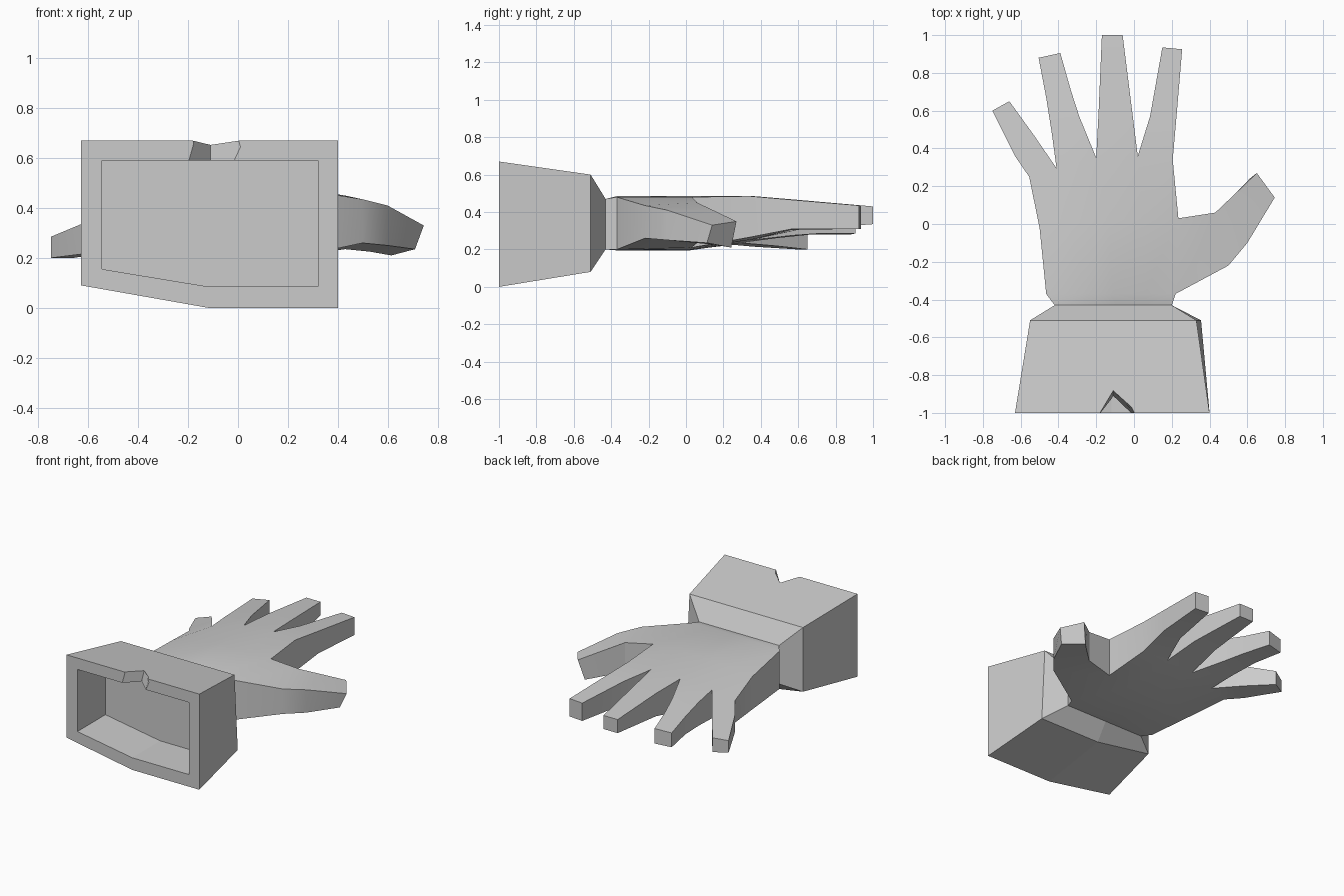
import bpy, bmesh
from collections import Counter

if "Cube" in bpy.data.objects:
    bpy.data.objects.remove(bpy.data.objects["Cube"])

grey = bpy.data.materials.new("plain_grey")
grey.diffuse_color = (0.6, 0.6, 0.6, 1)
grey.use_nodes = True
grey.node_tree.nodes["Principled BSDF"].inputs["Base Color"].default_value = grey.diffuse_color


def make_object(name, bm):
    bmesh.ops.recalc_face_normals(bm, faces=bm.faces[:])
    mesh = bpy.data.meshes.new(name)
    bm.to_mesh(mesh)
    bm.free()
    mesh.materials.append(grey)
    obj = bpy.data.objects.new(name, mesh)
    bpy.context.collection.objects.link(obj)
    return obj


def activate(obj):
    bpy.ops.object.select_all(action='DESELECT')
    obj.select_set(True)
    bpy.context.view_layer.objects.active = obj


def loft(name, loops):
    """Closed solid through matching loops of 3D points."""
    bm = bmesh.new()
    rings = [[bm.verts.new(p) for p in loop] for loop in loops]
    for a, b in zip(rings, rings[1:]):
        n = len(a)
        for i in range(n):
            j = (i + 1) % n
            bm.faces.new((a[i], a[j], b[j], b[i]))
    bm.faces.new(rings[0])
    bm.faces.new(rings[-1])
    return make_object(name, bm)


def section(y, pts):
    return [(x, y, z) for x, z in pts]


# Cuff: flared sleeve end narrowing to the wrist
cuff = loft("cuff", [
    section(-1.0, [(-.63, .09), (-.12, 0), (.40, 0), (.40, .67), (-.63, .67)]),
    section(-.51, [(-.55, .15), (-.12, .08), (.355, .08), (.33, .60), (-.55, .60)]),
    section(-.43, [(-.42, .20), (-.12, .20), (.20, .20), (.20, .47), (-.42, .47)]),
])

# Hollow opening in the front of the cuff
opening = [(-.545, .155), (-.12, .085), (.32, .085), (.32, .59), (-.545, .59)]
recess = loft("recess_cutter", [section(-1.1, opening), section(-.69, opening)])


# V notch through the upper rim
def notch_loop(z, tip):
    half = .09 * (tip + 1.1) / (tip + 1)
    return [(-.11 - half, -1.1, z), (-.11 + half, -1.1, z), (-.11, tip, z)]


notch = loft("notch_cutter", [notch_loop(.58, -.914), notch_loop(.75, -.84)])

for cutter in (recess, notch):
    activate(cuff)
    mod = cuff.modifiers.new("cut", 'BOOLEAN')
    mod.operation = 'DIFFERENCE'
    mod.solver = 'EXACT'
    mod.object = cutter
    bpy.ops.object.modifier_apply(modifier=mod.name)
    bpy.data.objects.remove(cutter)

# Hand: grids of points (x, y, top z, bottom z), sharing their border points
palm = [
    [(-.42, -.43, .47, .20), (-.25, -.43, .47, .20), (-.10, -.43, .47, .20),
     (.06, -.43, .47, .20), (.20, -.43, .47, .20)],
    [(-.465, -.37, .465, .20), (-.27, -.37, .48, .195), (-.11, -.37, .485, .195),
     (.06, -.37, .485, .195), (.22, -.37, .48, .20)],
    [(-.50, -.02, .43, .20), (-.33, 0, .465, .195), (-.14, .02, .485, .195),
     (.05, .03, .485, .20), (.235, .03, .48, .21)],
    [(-.555, .25, .38, .225), (-.41, .295, .435, .235), (-.20, .35, .475, .25),
     (.02, .36, .485, .255), (.205, .34, .485, .265)],
]
knuckles = palm[3]
little_finger = [
    knuckles[0:2],
    [(-.63, .36, .335, .215), (-.53, .47, .37, .22)],
    [(-.75, .60, .285, .20), (-.66, .65, .30, .20)],
]
ring_finger = [
    knuckles[1:3],
    [(-.435, .48, .425, .26), (-.29, .57, .44, .275)],
    [(-.465, .67, .405, .28), (-.335, .71, .415, .285)],
    [(-.505, .88, .38, .28), (-.39, .905, .39, .285)],
]
middle_finger = [
    knuckles[2:4],
    [(-.187, .60, .465, .305), (-.01, .60, .465, .305)],
    [(-.17, 1.0, .43, .335), (-.06, 1.0, .43, .335)],
]
index_finger = [
    knuckles[3:5],
    [(.085, .57, .465, .305), (.225, .57, .465, .31)],
    [(.15, .935, .435, .31), (.255, .925, .435, .31)],
]
thumb = [
    [palm[1][4], palm[2][4]],
    [(.50, -.22, .435, .26), (.43, .06, .45, .235)],
    [(.60, -.10, .41, .25), (.53, .155, .405, .225)],
    [(.745, .14, .33, .235), (.65, .27, .35, .21)],
]
undercut = {p: (-.035, -.028) for p in thumb[3]}   # slanted thumb tip

bm = bmesh.new()
verts, faces = {}, []


def pair(p):
    """Top and bottom vertex of one point."""
    if p not in verts:
        x, y, top, low = p
        dx, dy = undercut.get(p, (0, 0))
        verts[p] = (bm.verts.new((x, y, top)), bm.verts.new((x + dx, y + dy, low)))
    return verts[p]


for grid in (palm, little_finger, ring_finger, middle_finger, index_finger, thumb):
    for a, b in zip(grid, grid[1:]):
        for i in range(len(a) - 1):
            faces.append((a[i], a[i + 1], b[i + 1], b[i]))

edge_use = Counter()
for face in faces:
    bm.faces.new([pair(p)[0] for p in face])
    bm.faces.new([pair(p)[1] for p in reversed(face)])
    for i in range(4):
        edge_use[frozenset((face[i], face[(i + 1) % 4]))] += 1

# Side walls along the outline, left open where the wrist meets the cuff
for edge, count in edge_use.items():
    p, q = edge
    if count == 1 and not (p[1] < -.42 and q[1] < -.42):
        bm.faces.new((pair(p)[0], pair(q)[0], pair(q)[1], pair(p)[1]))

hand = make_object("hand", bm)
activate(hand)
bpy.ops.object.shade_smooth_by_angle(angle=0.52)
